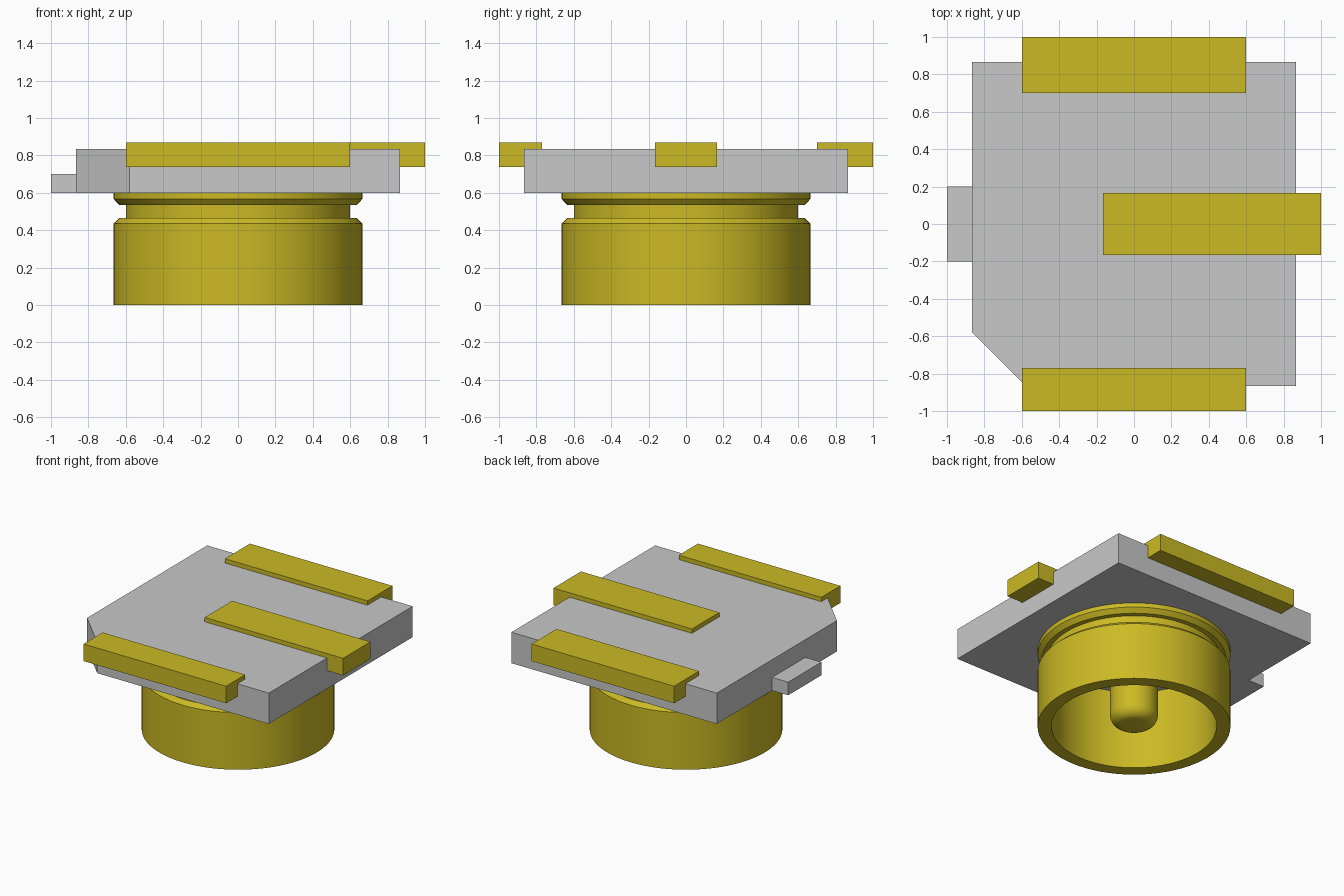
import bpy
import bmesh
import math

if "Cube" in bpy.data.objects:
    bpy.data.objects.remove(bpy.data.objects["Cube"], do_unlink=True)


def make_material(name, rgb):
    mat = bpy.data.materials.new(name)
    mat.use_nodes = True
    mat.diffuse_color = (*rgb, 1)
    mat.node_tree.nodes["Principled BSDF"].inputs["Base Color"].default_value = (*rgb, 1)
    return mat


gold = make_material("gold", (0.60, 0.49, 0.018))
grey = make_material("light grey", (0.58, 0.58, 0.58))


def finish(name, bm, mat):
    bmesh.ops.recalc_face_normals(bm, faces=bm.faces)
    mesh = bpy.data.meshes.new(name)
    bm.to_mesh(mesh)
    bm.free()
    mesh.materials.append(mat)
    obj = bpy.data.objects.new(name, mesh)
    bpy.context.collection.objects.link(obj)
    return obj


def prism(name, outline, z0, z1, mat):
    """Extrude a flat outline from z0 up to z1."""
    bm = bmesh.new()
    face = bm.faces.new([bm.verts.new((x, y, z0)) for x, y in outline])
    top = bmesh.ops.extrude_face_region(bm, geom=[face])["geom"]
    bmesh.ops.translate(bm, vec=(0, 0, z1 - z0),
                        verts=[g for g in top if isinstance(g, bmesh.types.BMVert)])
    return finish(name, bm, mat)


def box(name, x0, x1, y0, y1, z0, z1, mat):
    return prism(name, [(x0, y0), (x1, y0), (x1, y1), (x0, y1)], z0, z1, mat)


def lathe(name, profile, mat, closed, steps=72):
    """Spin an (r, z) profile around the vertical axis."""
    bm = bmesh.new()
    verts = [bm.verts.new((r, 0, z)) for r, z in profile]
    edges = [bm.edges.new(pair) for pair in zip(verts, verts[1:])]
    if closed:
        edges.append(bm.edges.new((verts[-1], verts[0])))
    bmesh.ops.spin(bm, geom=verts + edges, cent=(0, 0, 0), axis=(0, 0, 1),
                   angle=math.tau, steps=steps)
    bmesh.ops.remove_doubles(bm, verts=bm.verts, dist=0.0005)
    obj = finish(name, bm, mat)
    bpy.ops.object.select_all(action="DESELECT")
    obj.select_set(True)
    bpy.context.view_layer.objects.active = obj
    bpy.ops.object.shade_smooth_by_angle(angle=math.radians(30))
    return obj


# Square base plate with one cut corner, and its side tab
E, C = 0.865, 0.58
prism("base_plate", [(-C, -E), (E, -E), (E, E), (-E, E), (-E, -C)], 0.60, 0.835, grey)
box("side_tab", -1.0, -E, -0.2, 0.2, 0.60, 0.70, grey)

# Solder contacts wrapping over the plate edges
CZ = (0.738, 0.868)
box("back_contact", -0.6, 0.6, 0.70, 1.0, *CZ, gold)
box("front_contact", -0.6, 0.6, -1.0, -0.77, *CZ, gold)
box("centre_contact", -0.165, 1.0, -0.165, 0.165, *CZ, gold)

# Hollow barrel with a chamfered locking groove
lathe("barrel", [(0.57, 0.0), (0.665, 0.0), (0.665, 0.435), (0.635, 0.465),
                 (0.60, 0.465), (0.60, 0.535), (0.635, 0.535), (0.665, 0.567),
                 (0.665, 0.60), (0.57, 0.60)], gold, closed=True)

# Centre pin with a rounded tip
R, F, TIP = 0.165, 0.08, 0.01
arc = [(R - F + F * math.sin(a), TIP + F - F * math.cos(a))
       for a in (math.radians(15 * i) for i in range(7))]
lathe("centre_pin", [(0, TIP)] + arc + [(R, 0.60), (0, 0.60)], gold, closed=False, steps=48)
